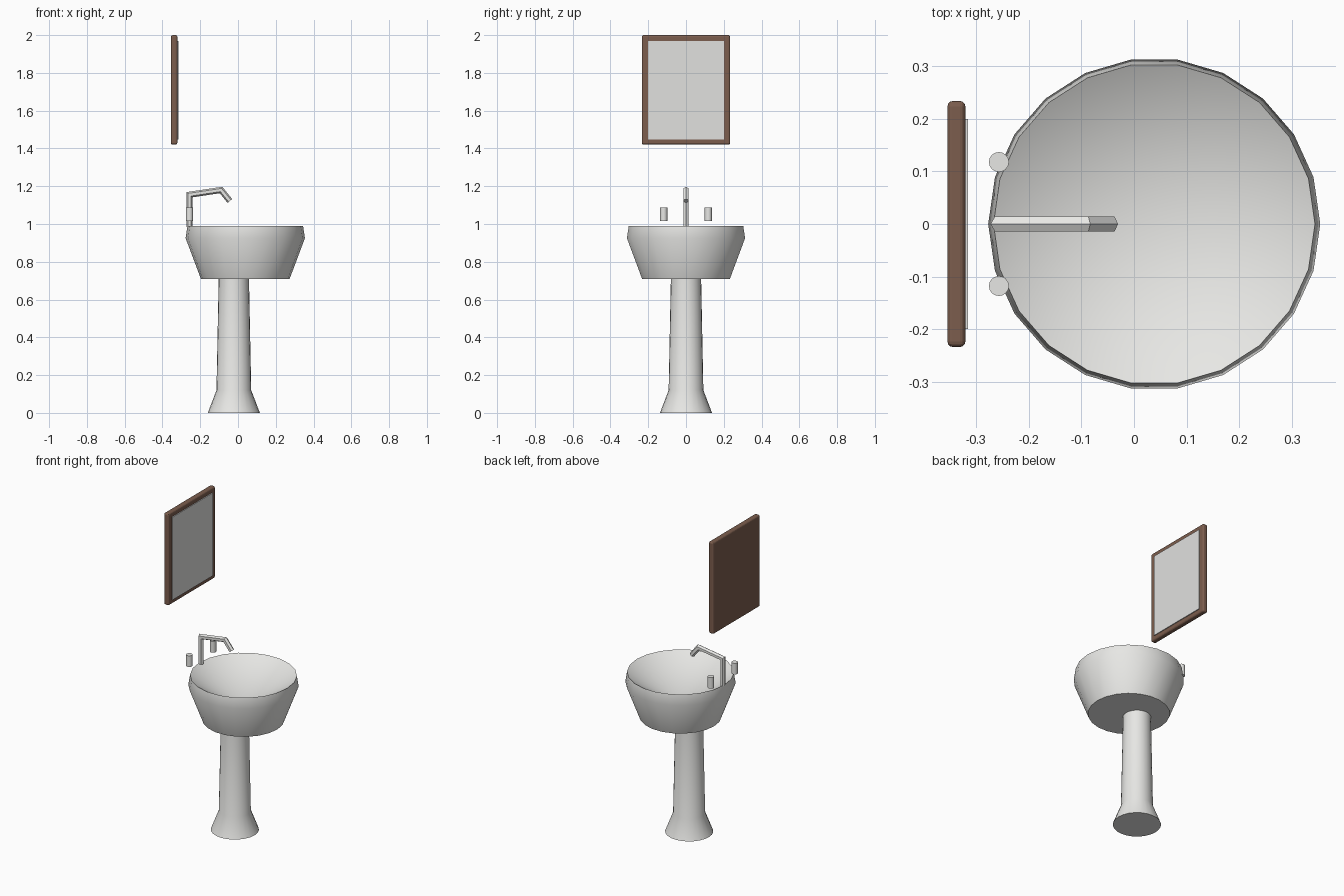
import bpy, bmesh, math
from mathutils import Vector

cube = bpy.data.objects.get("Cube")
if cube:
    bpy.data.objects.remove(cube, do_unlink=True)


def material(name, rgb):
    m = bpy.data.materials.new(name)
    m.use_nodes = True
    m.diffuse_color = (*rgb, 1)
    m.node_tree.nodes["Principled BSDF"].inputs["Base Color"].default_value = (*rgb, 1)
    return m


CERAMIC = material("white ceramic", (0.8, 0.8, 0.78))
METAL = material("pale metal", (0.8, 0.8, 0.78))
GLASS = material("mirror glass", (0.75, 0.75, 0.74))
WOOD = material("brown wood", (0.2, 0.11, 0.075))


def finish(name, bm, mat, smooth=None):
    bmesh.ops.recalc_face_normals(bm, faces=bm.faces)
    mesh = bpy.data.meshes.new(name)
    bm.to_mesh(mesh)
    bm.free()
    mesh.materials.append(mat)
    obj = bpy.data.objects.new(name, mesh)
    bpy.context.collection.objects.link(obj)
    if smooth:
        bpy.ops.object.select_all(action="DESELECT")
        obj.select_set(True)
        bpy.context.view_layer.objects.active = obj
        bpy.ops.object.shade_smooth_by_angle(angle=math.radians(smooth))
    return obj


def lathe(name, profile, center, sides, mat, smooth=40):
    """Spin (radius, z) points around a vertical axis; radius 0 closes the end."""
    bm = bmesh.new()
    verts = [bm.verts.new((r, 0, z)) for r, z in profile]
    edges = [bm.edges.new(pair) for pair in zip(verts, verts[1:])]
    bmesh.ops.spin(bm, geom=verts + edges, cent=(0, 0, 0), axis=(0, 0, 1),
                   angle=math.tau, steps=sides)
    bmesh.ops.remove_doubles(bm, verts=bm.verts, dist=0.0005)
    bmesh.ops.translate(bm, verts=bm.verts, vec=(*center, 0))
    return finish(name, bm, mat, smooth)


def box(name, low, high, mat, bevel=0):
    low, high = Vector(low), Vector(high)
    bm = bmesh.new()
    bmesh.ops.create_cube(bm, size=1)
    bmesh.ops.scale(bm, verts=bm.verts, vec=high - low)
    bmesh.ops.translate(bm, verts=bm.verts, vec=(low + high) / 2)
    if bevel:
        bmesh.ops.bevel(bm, geom=bm.edges[:], offset=bevel, segments=3,
                        profile=0.5, affect="EDGES")
    return finish(name, bm, mat)


def tube(name, path, radius, sides, mat):
    """Mitred prism along a path of (x, z) points in the plane y = 0."""
    pts = [Vector((x, 0, z)) for x, z in path]
    side = Vector((0, 1, 0))
    bm = bmesh.new()
    rings = []
    for i, p in enumerate(pts):
        before = (p - pts[max(i - 1, 0)]).normalized()
        after = (pts[min(i + 1, len(pts) - 1)] - p).normalized()
        along = (before + after).normalized()
        stretch = 1 / along.dot(after if after.length else before)
        normal = side.cross(along) * stretch
        angles = [math.tau * k / sides for k in range(sides)]
        rings.append([bm.verts.new(p + radius * (normal * math.cos(a) + side * math.sin(a)))
                      for a in angles])
    for a, b in zip(rings, rings[1:]):
        for k in range(sides):
            j = (k + 1) % sides
            bm.faces.new((a[k], a[j], b[j], b[k]))
    bm.faces.new(rings[0])
    bm.faces.new(rings[-1])
    return finish(name, bm, mat)


# Pedestal with flared foot
lathe("pedestal", [(0, 0), (0.138, 0), (0.092, 0.12), (0.08, 0.72), (0, 0.72)],
      (-0.022, 0), 24, CERAMIC)

# Basin: tapered outside, thin rim, conical inside
lathe("basin", [(0, 0.71), (0.235, 0.71), (0.316, 0.925), (0.306, 0.99), (0, 0.81)],
      (0.0385, 0), 22, CERAMIC)

# Spout
tube("spout", [(-0.257, 0.985), (-0.257, 1.155), (-0.09, 1.18), (-0.043, 1.122)],
     0.016, 6, METAL)

# Tap knobs
for name, y in (("left_knob", 0.118), ("right_knob", -0.118)):
    lathe(name, [(0, 1.017), (0.019, 1.017), (0.019, 1.087), (0, 1.087)],
          (-0.257, y), 16, METAL)

# Wall mirror
box("mirror_frame", (-0.355, -0.234, 1.42), (-0.321, 0.234, 2.0), WOOD, bevel=0.01)
box("mirror_glass", (-0.33, -0.2, 1.447), (-0.316, 0.2, 1.97), GLASS)
